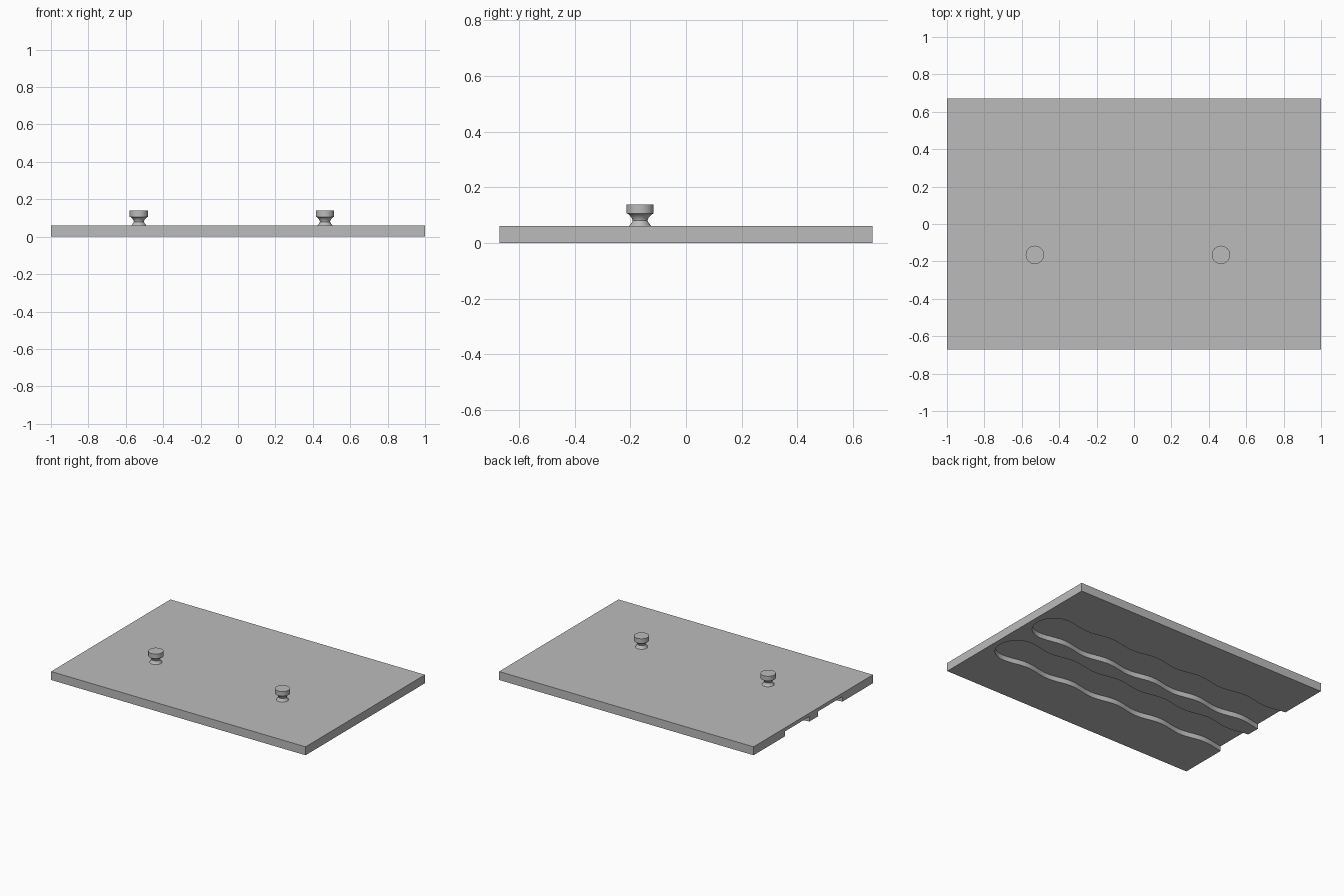
import bpy, bmesh, math

cube = bpy.data.objects.get("Cube")
if cube:
    bpy.data.objects.remove(cube, do_unlink=True)

LENGTH, DEPTH, THICK = 2.0, 1.34, 0.06
SLOT_DEPTH = 0.035

grey = bpy.data.materials.new("plain grey")
grey.use_nodes = True
color = (0.5, 0.5, 0.5, 1)
grey.diffuse_color = color
grey.node_tree.nodes["Principled BSDF"].inputs["Base Color"].default_value = color


def make_object(name, bm):
    bmesh.ops.recalc_face_normals(bm, faces=bm.faces)
    mesh = bpy.data.meshes.new(name)
    bm.to_mesh(mesh)
    bm.free()
    obj = bpy.data.objects.new(name, mesh)
    bpy.context.collection.objects.link(obj)
    mesh.materials.append(grey)
    return obj


def smooth(obj):
    bpy.ops.object.select_all(action="DESELECT")
    obj.select_set(True)
    bpy.context.view_layer.objects.active = obj
    bpy.ops.object.shade_smooth_by_angle(angle=math.radians(35))


# Slot cutter: wavy sides, rounded closed end at +x, open end past -x
def slot_cutter(name, y):
    cap_x, half, wave, period = 0.82, 0.127, 0.013, 0.37
    start, steps = -1.05, 80
    side = []
    for i in range(steps + 1):
        x = start + (cap_x - start) * i / steps
        side.append((x, half + wave * math.cos(math.tau * (x - cap_x) / period)))
    r = half + wave
    cap = [(cap_x + r * math.sin(a), r * math.cos(a))
           for a in (math.pi * k / 24 for k in range(1, 24))]
    outline = side + cap + [(x, -w) for x, w in reversed(side)]
    bm = bmesh.new()
    face = bm.faces.new([bm.verts.new((x, y + w, -0.05)) for x, w in outline])
    out = bmesh.ops.extrude_face_region(bm, geom=[face])
    top = [v for v in out["geom"] if isinstance(v, bmesh.types.BMVert)]
    bmesh.ops.translate(bm, verts=top, vec=(0, 0, 0.05 + SLOT_DEPTH))
    obj = make_object(name, bm)
    obj.hide_render = True
    return obj


# Flat board with two slots cut in its underside
bm = bmesh.new()
bmesh.ops.create_cube(bm, size=1)
bmesh.ops.scale(bm, vec=(LENGTH, DEPTH, THICK), verts=bm.verts)
bmesh.ops.translate(bm, vec=(0, 0, THICK / 2), verts=bm.verts)
board = make_object("board", bm)
bpy.context.view_layer.objects.active = board
for name, y in (("back_slot_cutter", 0.18), ("front_slot_cutter", -0.19)):
    cutter = slot_cutter(name, y)
    cut = board.modifiers.new("slot", "BOOLEAN")
    cut.operation = "DIFFERENCE"
    cut.solver = "EXACT"
    cut.object = cutter
    bpy.ops.object.modifier_apply(modifier=cut.name)
    bpy.data.objects.remove(cutter, do_unlink=True)
smooth(board)


# Turned knobs: flared foot, narrow neck, flat cylindrical head
def knob(name, x, y):
    profile = [(0, THICK - 0.005), (0.040, THICK - 0.005), (0.040, THICK),
               (0.031, 0.072), (0.027, 0.080), (0.029, 0.088),
               (0.036, 0.097), (0.043, 0.104), (0.049, 0.106),
               (0.049, 0.139), (0, 0.139)]
    bm = bmesh.new()
    verts = [bm.verts.new((r, 0, z)) for r, z in profile]
    edges = [bm.edges.new(pair) for pair in zip(verts, verts[1:])]
    bmesh.ops.spin(bm, geom=verts + edges, cent=(0, 0, 0), axis=(0, 0, 1),
                   angle=math.tau, steps=32)
    bmesh.ops.remove_doubles(bm, verts=bm.verts, dist=0.0001)
    bmesh.ops.translate(bm, vec=(x, y, 0), verts=bm.verts)
    smooth(make_object(name, bm))


knob("right_knob", -0.53, -0.165)
knob("left_knob", 0.465, -0.165)
